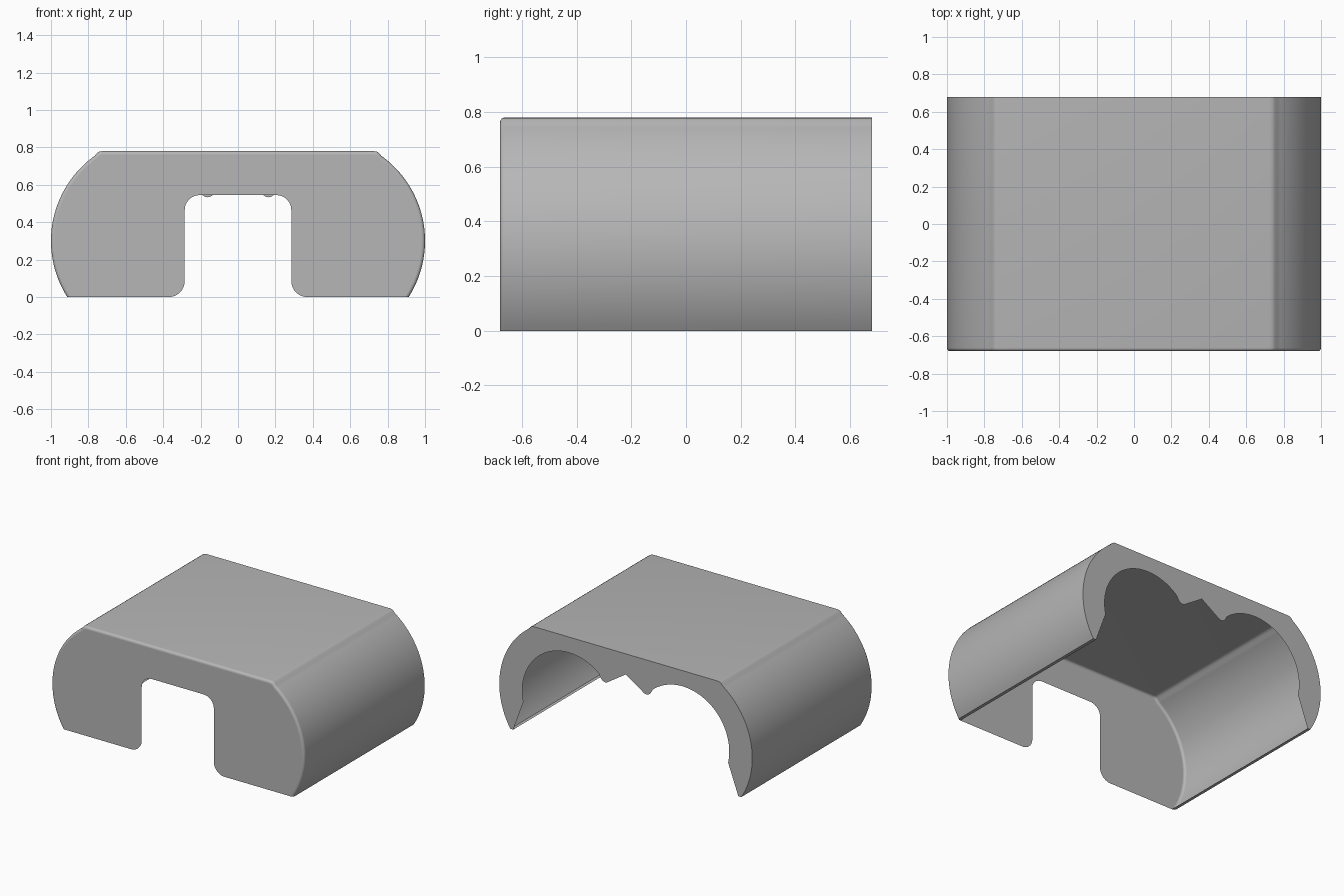
import bpy, bmesh, math

cube = bpy.data.objects.get("Cube")
if cube:
    bpy.data.objects.remove(cube)

HALF_LEN, HEIGHT = 0.68, 0.78
CX, CZ, R = 0.44, 0.3, 0.56        # outer side arcs
FILLET = 0.018                     # rounded front rim

grey = bpy.data.materials.new("plain grey")
grey.use_nodes = True
colour = (0.47, 0.47, 0.47, 1)
grey.diffuse_color = colour
grey.node_tree.nodes["Principled BSDF"].inputs["Base Color"].default_value = colour


def arc(cx, cz, r, start, end, steps):
    angles = [start + (end - start) * i / steps for i in range(steps + 1)]
    return [(cx + r * math.cos(a), cz + r * math.sin(a)) for a in angles]


def mirrored(half):
    """Continue a +x half outline with its -x reflection."""
    return half + [(-x, z) for x, z in reversed(half)]


def outer_outline(inset):
    r, top = R - inset, HEIGHT - inset
    start = -math.asin(CZ / r)
    end = math.asin((top - 0.024 - CZ) / r)
    side = arc(CX, CZ, r, start, end, 40)
    x, z = side[-1]
    corner = [(x - 0.012, z + 0.015), (x - 0.025, z + 0.022), (x - 0.04, top)]
    return mirrored(side + corner)


def finish(name, bm):
    mesh = bpy.data.meshes.new(name)
    bm.to_mesh(mesh)
    bm.free()
    mesh.materials.append(grey)
    obj = bpy.data.objects.new(name, mesh)
    bpy.context.collection.objects.link(obj)
    return obj


def flat_panel(name, outline, y, facing):
    bm = bmesh.new()
    face = bm.faces.new([bm.verts.new((x, y, z)) for x, z in outline])
    face.normal_update()
    if face.normal.y * facing < 0:
        face.normal_flip()
    bmesh.ops.triangulate(bm, faces=[face])
    return finish(name, bm)


# Hollow outer shell with a rounded front rim and a narrow bottom lip
bm = bmesh.new()
rows = [(HALF_LEN, 0)]
for i in range(7):
    a = math.pi / 2 * i / 6
    rows.append((-HALF_LEN + FILLET * (1 - math.sin(a)), FILLET * (1 - math.cos(a))))
rings = []
for y, inset in rows:
    pts = outer_outline(inset)
    pts = [(0.89, 0)] + pts + [(-0.89, 0)]
    rings.append([bm.verts.new((x, y, z)) for x, z in pts])
for back, front in zip(rings, rings[1:]):
    for i in range(len(back) - 1):
        bm.faces.new((back[i], back[i + 1], front[i + 1], front[i]))
bm.normal_update()
top = max(bm.faces, key=lambda f: f.calc_area())
if top.normal.z < 0:
    bmesh.ops.reverse_faces(bm, faces=bm.faces[:])
shell = finish("outer_shell", bm)
bpy.context.view_layer.objects.active = shell
shell.select_set(True)
bpy.ops.object.shade_smooth_by_angle(angle=math.radians(40))
shell.select_set(False)

# Front panel with a rounded notch
notch = arc(0.37, 0.085, 0.085, -math.pi / 2, -math.pi, 10)
notch += arc(0.205, 0.465, 0.08, 0, math.pi / 2, 10)
front_outline = outer_outline(FILLET) + list(reversed(mirrored(notch)))
flat_panel("front_panel", front_outline, -HALF_LEN, -1)

# Rear panel with twin arches, two rounded tips and a central peak
arches = [(0.89, 0)]
arches += arc(0.45, 0.3, 0.368, math.radians(-12.6), math.radians(130), 36)
arches += [(0.195, 0.549), (0.18, 0.537), (0.162, 0.533), (0.146, 0.537), (0.128, 0.549)]
opening = arches + [(0, 0.633)] + [(-x, z) for x, z in reversed(arches)]
flat_panel("rear_panel", outer_outline(0) + list(reversed(opening)), HALF_LEN, 1)
